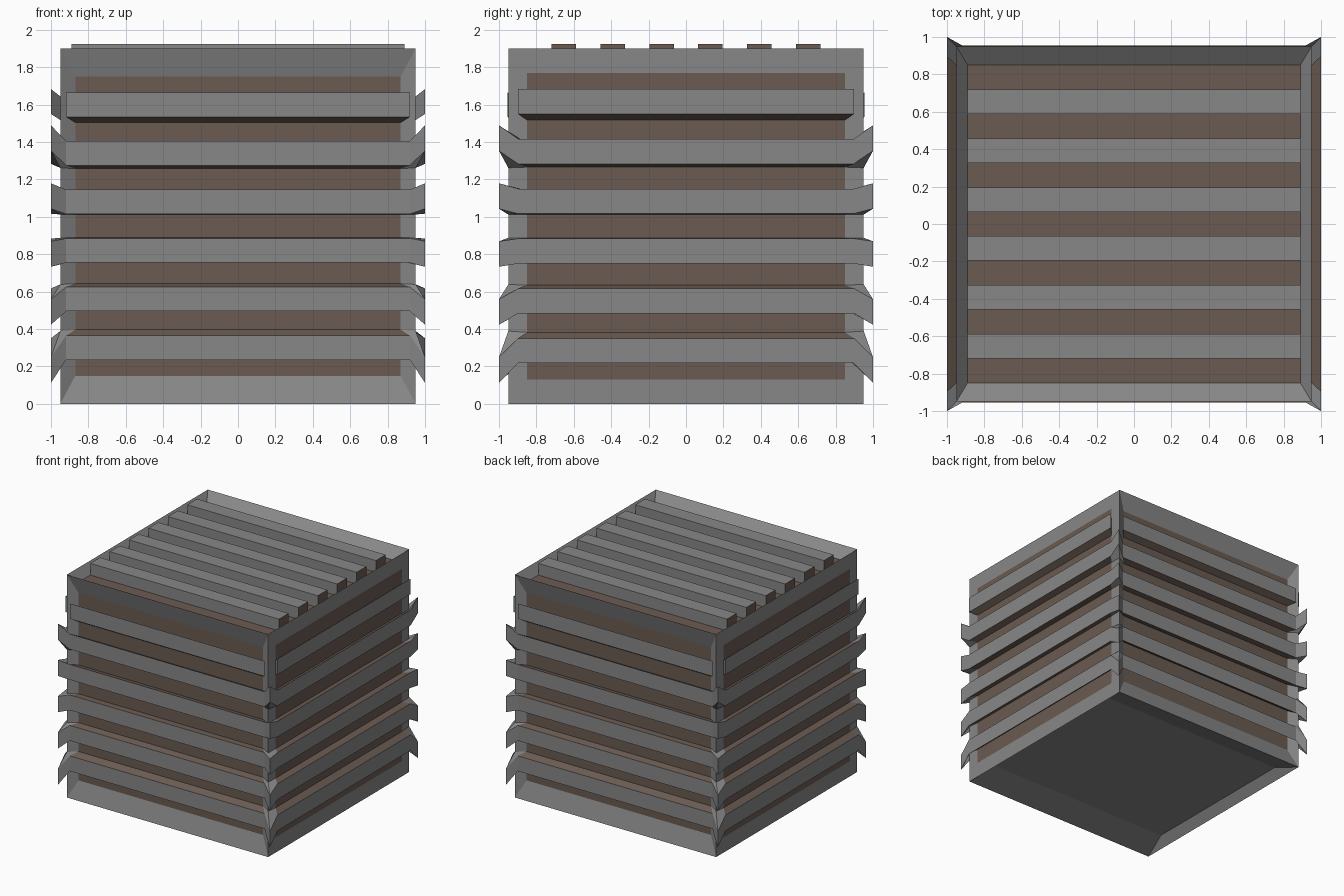
import bpy, bmesh
from mathutils import Vector as V

if "Cube" in bpy.data.objects:
    bpy.data.objects.remove(bpy.data.objects["Cube"])


def material(name, rgb):
    m = bpy.data.materials.new(name)
    m.diffuse_color = (*rgb, 1)
    m.use_nodes = True
    m.node_tree.nodes["Principled BSDF"].inputs["Base Color"].default_value = m.diffuse_color
    return m


grey = material("dark_grey_frame", (0.245, 0.245, 0.245))
brown = material("brown_board", (0.145, 0.104, 0.084))
MID = 0.95    # half size and mid height of the box
ROWS = 13     # alternating gap / slat rows per panel


def build(name, quads):
    """Mesh object from (points, is_brown) faces; slot 0 is grey, slot 1 brown."""
    bm = bmesh.new()
    for pts, col in quads:
        f = bm.faces.new([bm.verts.new(p) for p in pts])
        f.material_index = col
    bmesh.ops.remove_doubles(bm, verts=bm.verts, dist=1e-5)
    me = bpy.data.meshes.new(name)
    bm.to_mesh(me)
    bm.free()
    me.materials.append(grey)
    me.materials.append(brown)
    ob = bpy.data.objects.new(name, me)
    bpy.context.collection.objects.link(ob)
    return ob


def placer(n, u, v):
    """Local (u, v, height along n) to world, about the box centre."""
    n, u, v = V(n), V(u), V(v)
    return lambda a, b, h: V((0, 0, MID)) + u * a + v * b + n * h


def rect(P, a, b0, b1, h):
    return [P(-a, b0, h), P(a, b0, h), P(a, b1, h), P(-a, b1, h)]


def bridge(A, B, cols):
    return [([A[i], A[(i + 1) % 4], B[(i + 1) % 4], B[i]], cols[i]) for i in range(4)]


# name: (normal, u, v, inner half u, inner half v, panel height, slat height, slat flare)
X, Y, Z = (1, 0, 0), (0, 1, 0), (0, 0, 1)
NX, NY, NZ = (-1, 0, 0), (0, -1, 0), (0, 0, -1)
FL = 1.056
sides = {
    "front": (NY, X, Z, .87, .80, .905, .955, FL),
    "back": (Y, NX, Z, .87, .80, .905, .955, FL),
    "right": (X, Y, Z, .85, .82, .95, 1.0, FL),
    "left": (NX, NY, Z, .85, .82, .95, 1.0, FL),
    "top": (Z, X, Y, .89, .85, .875, .975, 1.0),
    "bottom": (NZ, X, NY, .89, .72, .875, None, 1.0),
}

frame = []
for name, (n, u, v, a, b, h, hs, fl) in sides.items():
    P = placer(n, u, v)
    # bevelled frame border and inner panel
    inner = rect(P, a, -b, b, h)
    frame += bridge(rect(P, MID, -MID, MID, MID), inner, (0, 0, 0, 0))
    frame.append((inner, 0 if hs is None else 1))
    if hs is None:
        continue
    # raised slats on every second row, flaring outward
    slats = []
    for i in range(1, ROWS, 2):
        b0, b1 = -b + 2 * b * i / ROWS, -b + 2 * b * (i + 1) / ROWS
        base = rect(P, a, b0, b1, h)
        face = rect(P, a * fl, b0 * fl, b1 * fl, hs)
        edge = 0 if name == "top" else 1
        # the top side slats have no corner joint, so their ends stay grey
        end = 0 if i == ROWS - 2 and name != "top" else 1
        slats += bridge(base, face, (edge, end, edge, end)) + [(face, 0)]
    build(name + "_slats", slats)
build("crate_body", frame)

# pointed corner joints linking the lower five slats round each corner
joints = []
for k in range(5):
    i = 1 + 2 * k
    zc = .113 + .31 * k

    def band(b):
        return [MID + b * (2 * (i + j) / ROWS - 1) for j in (0, 1)]
    zf, zs, zi = band(.80 * FL), band(.82 * FL), band(.81)
    for sx in (-1, 1):
        for sy in (-1, 1):
            def col(x, y, zz):
                return [V((sx * x, sy * y, z)) for z in zz]
            A, A2 = col(.87 * FL, .955, zf), col(.87, .905, band(.80))
            B, B2 = col(1, .85 * FL, zs), col(.95, .85, band(.82))
            C, C2 = col(1, 1, (zc, zc + .136)), col(.95, .95, zi)
            faces = [[A[0], C[0], C[1], A[1]], [C[0], B[0], B[1], C[1]]]
            # undersides and tops back to the box corner
            for p, q, p2, q2 in ((A, C, A2, C2), (C, B, C2, B2)):
                faces.append([p[1], q[1], q2[1], p2[1]])
                faces.append([p2[0], q2[0], q[0], p[0]])
            # mirrored corners flip their winding to stay outward
            if sx * sy > 0:
                faces = [f[::-1] for f in faces]
            joints += [(f, 0) for f in faces]
build("corner_joints", joints)
